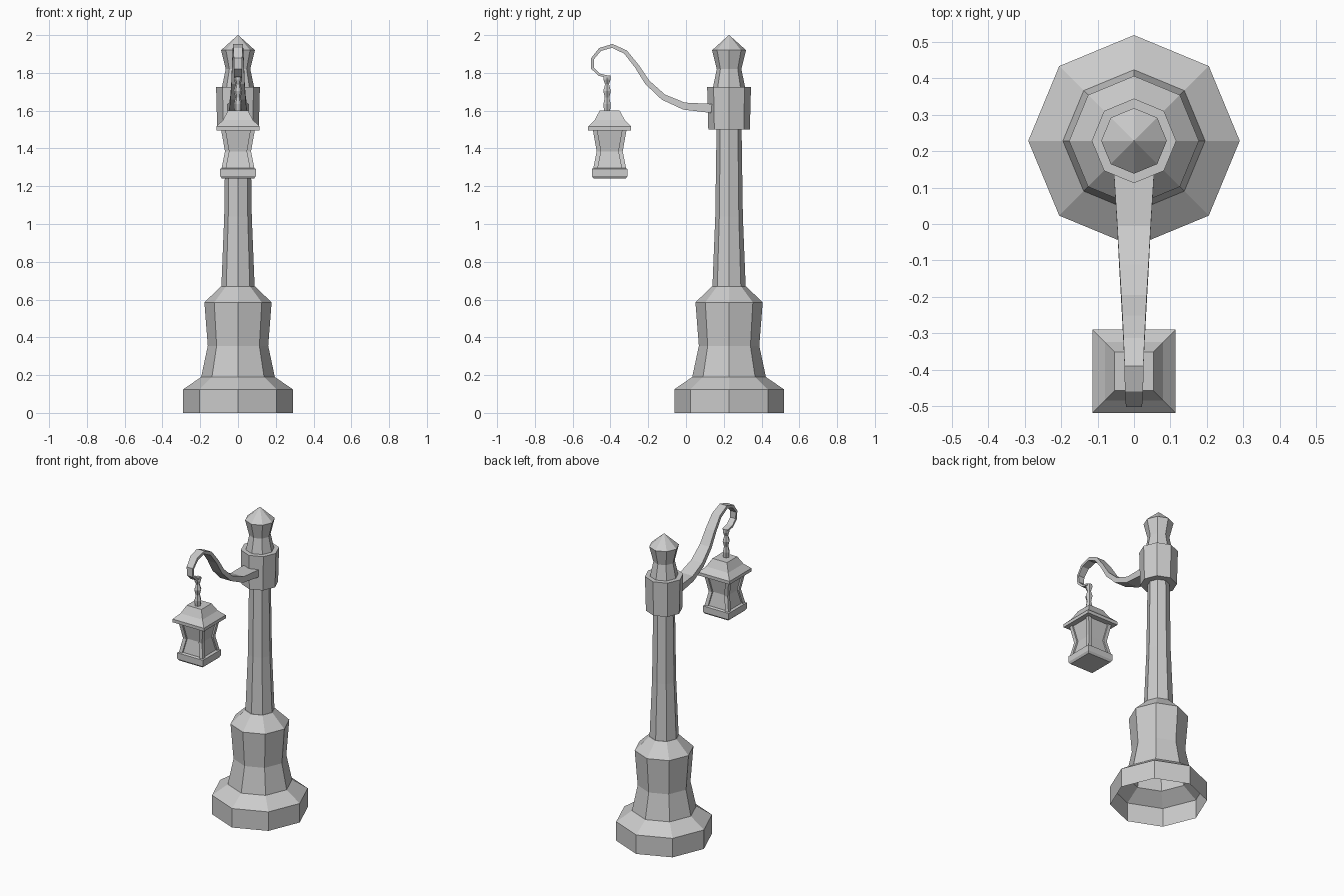
import bpy, math
from mathutils import Vector

if "Cube" in bpy.data.objects:
    bpy.data.objects.remove(bpy.data.objects["Cube"])

POST_Y = 0.228
LAMP_Y = -0.404


def loft(name, rings, cap_start=True, cap_end=True):
    """Skin a list of equal-length point rings into a flat-shaded mesh."""
    n = len(rings[0])
    verts = [p for r in rings for p in r]
    faces = []
    for i in range(len(rings) - 1):
        for j in range(n):
            k = (j + 1) % n
            faces.append((i * n + j, i * n + k, (i + 1) * n + k, (i + 1) * n + j))
    if cap_start:
        faces.append(tuple(reversed(range(n))))
    if cap_end:
        faces.append(tuple(range((len(rings) - 1) * n, len(rings) * n)))
    mesh = bpy.data.meshes.new(name)
    mesh.from_pydata(verts, [], faces)
    mesh.update()
    obj = bpy.data.objects.new(name, mesh)
    bpy.context.collection.objects.link(obj)
    return obj


def lathe(name, profile, y, sides=8, x=0, **caps):
    """Polygonal column from (radius, z) pairs, corners on the axes."""
    return loft(name, [[Vector((x + r * math.cos(math.tau * j / sides),
                                y + r * math.sin(math.tau * j / sides), z))
                        for j in range(sides)] for r, z in profile], **caps)


def square(name, profile, x=0, y=LAMP_Y):
    """Square column from (half width, z) pairs."""
    return loft(name, [[Vector((x + sx * h, y + sy * h, z))
                        for sx, sy in ((-1, -1), (1, -1), (1, 1), (-1, 1))]
                       for h, z in profile])


# Pedestal, open underneath
lathe("pedestal", [(0.29, 0), (0.29, 0.125), (0.195, 0.19), (0.16, 0.355),
                   (0.178, 0.585), (0.09, 0.67)], POST_Y, cap_start=False)

# Shaft, collar and finial
lathe("shaft", [(0.088, 0.67), (0.073, 1.04), (0.066, 1.52)], POST_Y)
lathe("collar", [(0.11, 1.5), (0.116, 1.725)], POST_Y)
lathe("finial", [(0.085, 1.725), (0.065, 1.82), (0.09, 1.92), (0.001, 2.0)], POST_Y)

# Curled arm: (y, z, half width, half thickness) along its centre line
path = [(0.135, 1.612, 0.055, 0.024), (-0.01, 1.624, 0.046, 0.019),
        (-0.12, 1.672, 0.040, 0.016), (-0.205, 1.75, 0.035, 0.014),
        (-0.26, 1.835, 0.032, 0.012), (-0.32, 1.91, 0.029, 0.011),
        (-0.39, 1.943, 0.026, 0.010), (-0.455, 1.924, 0.025, 0.009),
        (-0.495, 1.875, 0.022, 0.008), (-0.495, 1.825, 0.020, 0.008),
        (-0.458, 1.79, 0.020, 0.007), (-0.41, 1.779, 0.020, 0.006)]
rings = []
for i, (y, z, w, t) in enumerate(path):
    a, b = path[max(i - 1, 0)], path[min(i + 1, len(path) - 1)]
    d = Vector((0, b[0] - a[0], b[1] - a[1])).normalized()
    side, up, c = Vector((1, 0, 0)), Vector((0, d.z, -d.y)), Vector((0, y, z))
    rings.append([c - side * w - up * t, c + side * w - up * t,
                  c + side * w + up * t, c - side * w + up * t])
loft("arm", rings)

# Beaded hanger
lathe("hanger", [(0.020, 1.785), (0.022, 1.765), (0.012, 1.74), (0.023, 1.705),
                 (0.014, 1.67), (0.022, 1.635), (0.018, 1.59)][::-1], -0.418, sides=6)

# Lantern roof and base
square("lantern_roof", [(0.114, 1.495), (0.114, 1.516), (0.08, 1.55), (0.053, 1.6)])
square("lantern_base", [(0.085, 1.24), (0.094, 1.253), (0.094, 1.292), (0.085, 1.296)])

# Recessed glass and the four waisted corner bars
waist = [(0.087, 1.294), (0.069, 1.385), (0.089, 1.497)]
square("lantern_glass", [(h - 0.01, z) for h, z in waist])
BAR = 0.012
for sx in (-1, 1):
    for sy in (-1, 1):
        bar = []
        for h, z in waist:
            cx, cy = sx * (h - BAR), LAMP_Y + sy * (h - BAR)
            bar.append([Vector((cx + ax * BAR, cy + ay * BAR, z))
                        for ax, ay in ((-1, -1), (1, -1), (1, 1), (-1, 1))])
        loft("lantern_corner_bar", bar)
